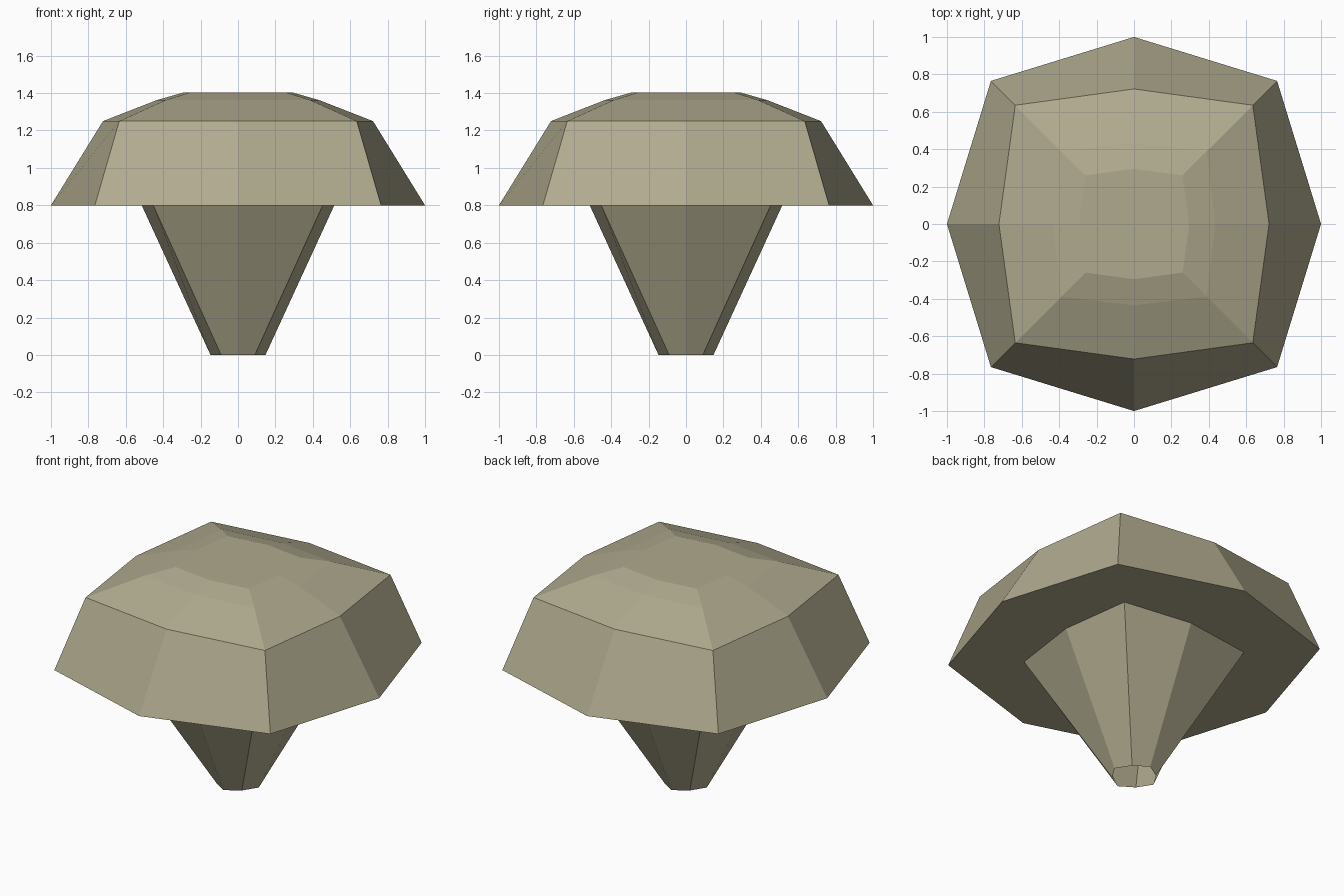
import bpy, bmesh

if "Cube" in bpy.data.objects:
    bpy.data.objects.remove(bpy.data.objects["Cube"])


def material(name, rgb):
    m = bpy.data.materials.new(name)
    m.diffuse_color = (*rgb, 1.0)
    m.use_nodes = True
    m.node_tree.nodes["Principled BSDF"].inputs["Base Color"].default_value = m.diffuse_color
    return m


def lofted(name, rings, mat, close_top=False):
    """Loft eight-sided rings given as (z, mid-side reach, corner reach)."""
    bm = bmesh.new()
    loops = []
    for z, m, c in rings:
        outline = [(m, 0), (c, c), (0, m), (-c, c), (-m, 0), (-c, -c), (0, -m), (c, -c)]
        loops.append([bm.verts.new((x, y, z)) for x, y in outline])
    for low, high in zip(loops, loops[1:]):
        for i in range(8):
            j = (i + 1) % 8
            bm.faces.new((low[i], low[j], high[j], high[i]))
    if close_top:
        bm.faces.new(loops[-1])
    mesh = bpy.data.meshes.new(name)
    bm.to_mesh(mesh)
    bm.free()
    mesh.materials.append(mat)
    ob = bpy.data.objects.new(name, mesh)
    bpy.context.collection.objects.link(ob)
    return ob


beige = material("pale olive beige", (0.43, 0.40, 0.27))

# Tapered stem, open at the foot
lofted("stem", [(0.0, 0.147, 0.09), (0.8, 0.515, 0.453)], beige)

# Cap: flat underside from the stem outwards, steep skirt, shallow faceted crown
lofted("cap", [
    (0.8, 0.515, 0.453),
    (0.8, 1.0, 0.765),
    (1.25, 0.722, 0.635),
    (1.362, 0.435, 0.388),
    (1.402, 0.295, 0.26),
], beige, close_top=True)
